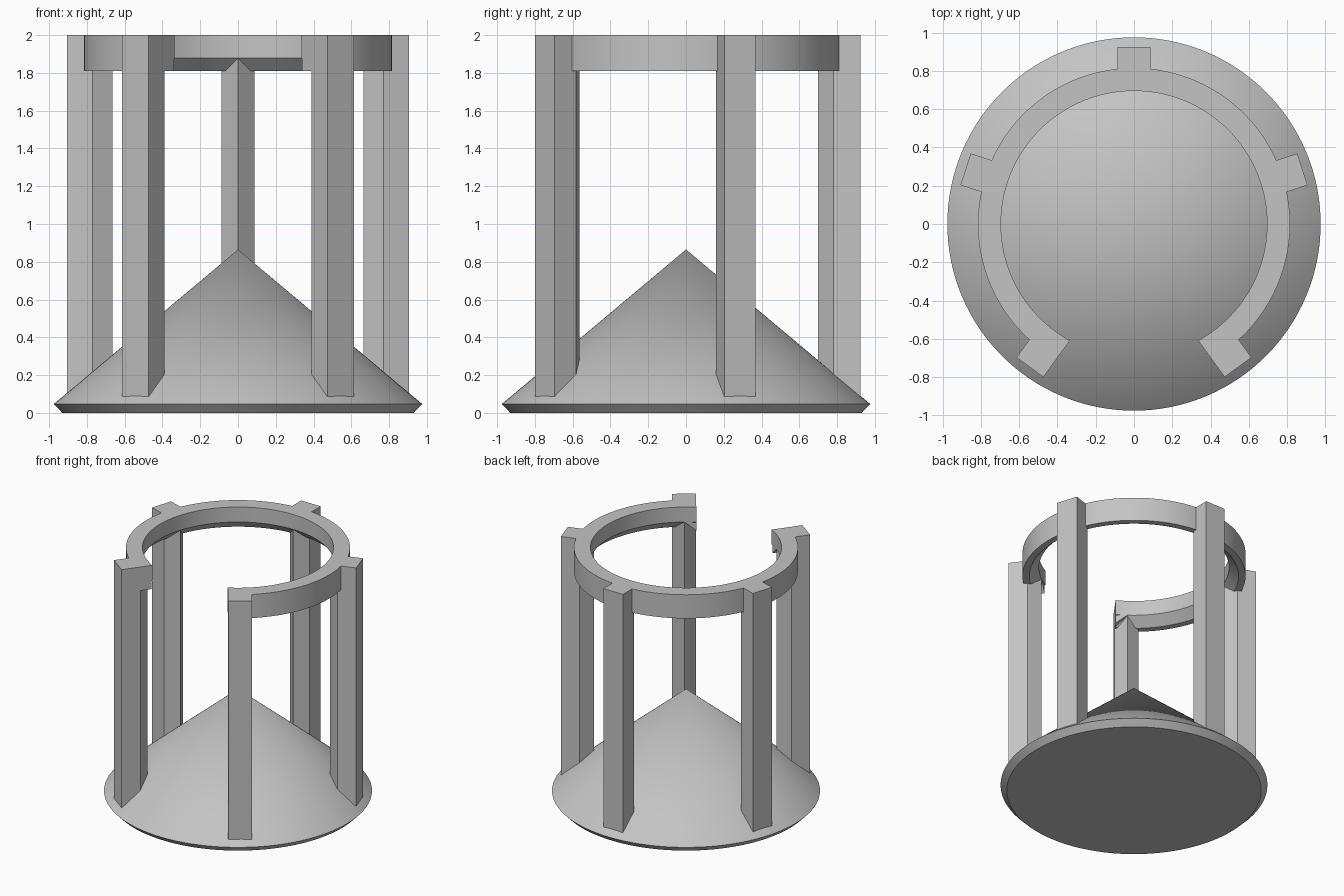
import bpy
import bmesh
from math import sin, cos, asin, radians, pi

if "Cube" in bpy.data.objects:
    bpy.data.objects.remove(bpy.data.objects["Cube"], do_unlink=True)

# One plain grey material
GREY = (0.55, 0.55, 0.55, 1)
grey = bpy.data.materials.new("light_grey")
grey.use_nodes = True
grey.diffuse_color = GREY
grey.node_tree.nodes["Principled BSDF"].inputs["Base Color"].default_value = GREY

SEGMENTS = 128
HALF = 0.087                      # half width of a post
INNER, OUTER = 0.695, 0.815       # ring radii
RING_LOW, RING_CUT, TOP = 1.81, 1.88, 2.0
FIRST, STEP = radians(-54), radians(72)


def finish(name, bm):
    """Clean normals, keep creases sharp and link the object."""
    bmesh.ops.remove_doubles(bm, verts=bm.verts, dist=0.0001)
    bmesh.ops.recalc_face_normals(bm, faces=bm.faces)
    for face in bm.faces:
        face.smooth = True
    for edge in bm.edges:
        edge.smooth = edge.calc_face_angle(pi) < radians(30)
    mesh = bpy.data.meshes.new(name)
    bm.to_mesh(mesh)
    bm.free()
    mesh.materials.append(grey)
    obj = bpy.data.objects.new(name, mesh)
    bpy.context.collection.objects.link(obj)
    return obj


def prism(name, outline, low, high, angle):
    """Extrude an (outward, across) outline upward, turned to an angle."""
    bm = bmesh.new()
    base = [bm.verts.new((r * cos(angle) - t * sin(angle),
                          r * sin(angle) + t * cos(angle), low)) for r, t in outline]
    face = bm.faces.new(base)
    moved = bmesh.ops.extrude_face_region(bm, geom=[face])["geom"]
    for v in moved:
        if isinstance(v, bmesh.types.BMVert):
            v.co.z = high
    return finish(name, bm)


# Conical base with a bevelled underside
bm = bmesh.new()
profile = [(0, 0), (0.93, 0), (0.975, 0.047), (0, 0.865)]
verts = [bm.verts.new((r, 0, z)) for r, z in profile]
edges = [bm.edges.new(pair) for pair in zip(verts, verts[1:])]
bmesh.ops.spin(bm, geom=verts + edges, axis=(0, 0, 1), cent=(0, 0, 0),
               angle=2 * pi, steps=SEGMENTS, use_merge=True)
finish("cone_base", bm)

# Five posts with a pointed inner edge
post_outline = [(0.698, 0), (0.782, -HALF), (0.925, -HALF), (0.925, HALF), (0.782, HALF)]
post_names = ["front_left_post", "left_post", "back_post", "right_post", "front_right_post"]
for i, name in enumerate(post_names):
    prism(name, post_outline, 0.05, TOP, FIRST + i * STEP)

# Open ring with a chamfered inner lower edge, its ends flush with the front posts
bm = bmesh.new()
section = [(INNER, TOP), (INNER, RING_CUT), (INNER + 0.07, RING_LOW),
           (OUTER, RING_LOW), (OUTER, TOP)]
rows = []
for i in range(SEGMENTS + 1):
    row = []
    for r, z in section:
        start = FIRST - asin(HALF / r)
        a = start + (pi - 2 * start) * i / SEGMENTS
        row.append(bm.verts.new((r * cos(a), r * sin(a), z)))
    rows.append(row)
count = len(section)
for a, b in zip(rows, rows[1:]):
    for k in range(count):
        n = (k + 1) % count
        bm.faces.new((a[k], a[n], b[n], b[k]))
bm.faces.new(rows[0])
bm.faces.new(rows[-1])
finish("top_ring", bm)

# Small wedges that square off the ring ends
for name, side, angle in (("left_end_wedge", -1, FIRST),
                          ("right_end_wedge", 1, FIRST + 4 * STEP)):
    bm = bmesh.new()
    caps = []
    for r in (INNER, 0.79):
        caps.append([bm.verts.new((r * cos(angle) - side * t * sin(angle),
                                   r * sin(angle) + side * t * cos(angle), z))
                     for t, z in ((HALF, RING_LOW), (HALF, RING_CUT), (0, RING_CUT))])
    near, far = caps
    bm.faces.new(near)
    bm.faces.new(far)
    for k in range(3):
        n = (k + 1) % 3
        bm.faces.new((near[k], near[n], far[n], far[k]))
    finish(name, bm)
